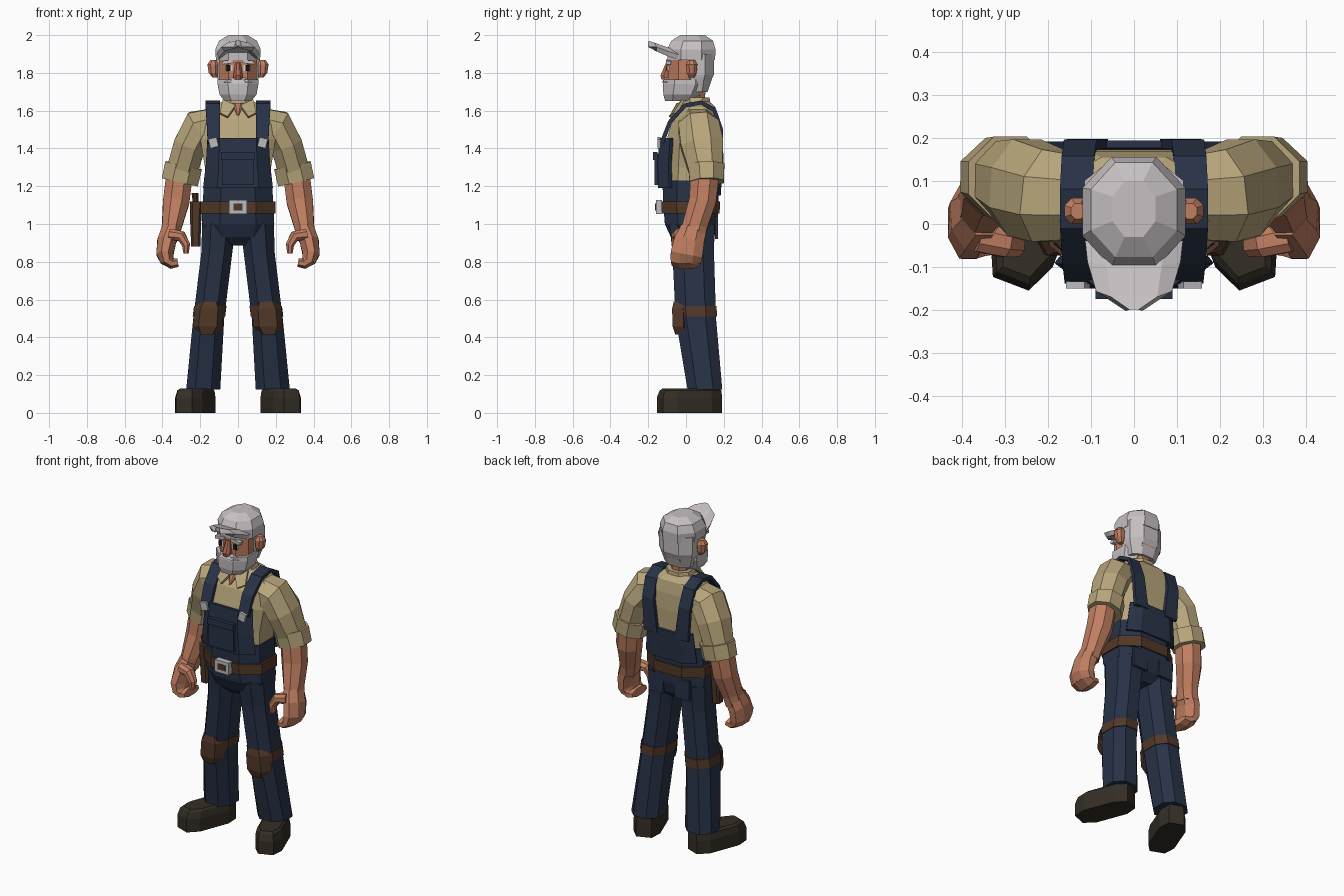
import bpy, bmesh, math
from mathutils import Vector, Matrix


def material(name, r, g, b):
    m = bpy.data.materials.new(name)
    m.diffuse_color = (r, g, b, 1)
    return m


GREY = material("light grey", .57, .53, .54)
SKIN = material("skin", .53, .21, .12)
RUDDY = material("ruddy skin", .44, .14, .08)
KHAKI = material("khaki", .48, .38, .2)
NAVY = material("navy denim", .021, .032, .062)
SHOE = material("dark shoe brown", .034, .027, .019)
LEATHER = material("leather brown", .085, .04, .022)
METAL = material("silver metal", .5, .5, .52)
BLACK = material("black", .008, .007, .007)
WHITE = material("eye white", .7, .68, .65)


def finish(name, bm, mat, mirror=False, thick=0):
    bmesh.ops.recalc_face_normals(bm, faces=bm.faces)
    me = bpy.data.meshes.new(name)
    bm.to_mesh(me)
    bm.free()
    me.materials.append(mat)
    ob = bpy.data.objects.new(name, me)
    bpy.context.collection.objects.link(ob)
    if thick:
        s = ob.modifiers.new("thickness", 'SOLIDIFY')
        s.thickness, s.offset = thick, 0
    if mirror:
        ob.modifiers.new("mirror", 'MIRROR').use_mirror_merge = False
    return ob


def tube(name, rings, mat, mirror=False, flat=True, p=.9, rot=0, n=8):
    """Loft of n-sided rings (x, y, z, half width, half depth)."""
    bm = bmesh.new()
    pts = [Vector(r[:3]) for r in rings]
    spin = Matrix.Rotation(math.radians(rot), 3, 'Z')
    loops = []
    for i, (c, r) in enumerate(zip(pts, rings)):
        t = Vector((0, 0, 1))
        if not flat:
            t = (pts[min(i + 1, len(pts) - 1)] - pts[max(i - 1, 0)]).normalized()
        u = Vector((0, 1, 0)).cross(t).normalized()
        v = t.cross(u)
        k = math.cos(math.pi / n) ** p
        loop = []
        for j in range(n):
            a = 2 * math.pi * (j + .5) / n
            co, si = math.cos(a), math.sin(a)
            du = math.copysign(abs(co) ** p, co) / k * r[3]
            dv = math.copysign(abs(si) ** p, si) / k * r[4]
            loop.append(bm.verts.new(c + spin @ (u * du + v * dv)))
        loops.append(loop)
    for a, b in zip(loops, loops[1:]):
        for j in range(n):
            bm.faces.new((a[j], a[(j + 1) % n], b[(j + 1) % n], b[j]))
    bm.faces.new(loops[0])
    bm.faces.new(loops[-1])
    return finish(name, bm, mat, mirror)


def ribbon(name, path, mat, thick, bend=(0, 0, 0), mirror=False):
    """Strip along (x, y, z, half width), its outer edges shifted by bend."""
    bm = bmesh.new()
    rows = [[bm.verts.new(Vector((x + s * w, y, z)) + (Vector(bend) if abs(s) == 1 else Vector()))
             for s in (-1, -.6, .6, 1)] for x, y, z, w in path]
    for a, b in zip(rows, rows[1:]):
        for j in range(3):
            bm.faces.new((a[j], a[j + 1], b[j + 1], b[j]))
    return finish(name, bm, mat, mirror, thick)


def box(name, c, size, mat, mirror=False, tilt=0):
    bm = bmesh.new()
    m = Matrix.Translation(c) @ Matrix.Rotation(math.radians(tilt), 4, 'Y') @ Matrix.Diagonal((*size, 1))
    bmesh.ops.create_cube(bm, size=1, matrix=m)
    return finish(name, bm, mat, mirror)


# Head, hair and face
tube("neck", [(0, .04, 1.56, .05, .055), (0, .045, 1.74, .055, .06)], SKIN)
tube("head", [(0, .02, 1.70, .08, .09), (0, .02, 1.76, .098, .115), (0, .02, 1.9, .1, .115)], SKIN, p=.75)
tube("hair", [(0, .06, 1.70, .085, .055), (0, .06, 1.77, .108, .078), (0, .062, 1.79, .113, .085),
              (0, .06, 1.9, .115, .09)], GREY)
tube("beard", [(0, -.035, 1.65, .07, .075), (0, -.02, 1.685, .098, .1),
               (0, -.005, 1.74, .108, .117), (0, -.005, 1.765, .108, .112)], GREY, p=.82)
tube("moustache", [(0, -.095, 1.75, .075, .032), (0, -.09, 1.775, .035, .025)], GREY)
tube("nose", [(0, -.1, 1.765, .024, .03), (0, -.1, 1.785, .025, .035), (0, -.09, 1.855, .013, .016)], RUDDY)
tube("ear", [(.122, .03, 1.775, .012, .015), (.13, .03, 1.8, .025, .026),
             (.132, .03, 1.845, .03, .03), (.13, .03, 1.868, .016, .018)], SKIN, True)
box("eye_white", (.047, -.095, 1.825), (.034, .008, .032), WHITE, True)
box("pupil", (.05, -.099, 1.825), (.022, .008, .032), BLACK, True)
box("eyebrow", (.053, -.092, 1.858), (.064, .026, .018), GREY, True, 8)

# Cap
tube("cap", [(0, .028, 1.868, .117, .126), (0, .028, 1.925, .12, .128),
             (0, .033, 1.97, .1, .11), (0, .035, 2.0, .05, .065)], GREY, p=.95)
ribbon("cap_brim", [(0, -.05, 1.905, .108), (0, -.1, 1.922, .102), (0, -.165, 1.948, .08),
                    (0, -.198, 1.957, .012)], GREY, .028, (0, .008, -.022))

# Shirt
tube("shirt_body", [(0, .025, 1.15, .175, .135), (0, .03, 1.3, .175, .14), (0, .036, 1.45, .2, .137),
                    (0, .048, 1.55, .21, .12), (0, .065, 1.62, .15, .09), (0, .055, 1.65, .075, .07)],
     KHAKI, p=.78)
tube("collar_band", [(0, .045, 1.61, .095, .085), (0, .055, 1.67, .075, .07)], KHAKI)
for s in (-1, 1):
    bm = bmesh.new()
    tri = [(.012, -.045, 1.625), (.08, -.015, 1.655), (.095, -.06, 1.585), (.055, -.085, 1.565)]
    bm.faces.new([bm.verts.new((s * x, y, z)) for x, y, z in tri])
    finish("collar_flap_" + ("right" if s < 0 else "left"), bm, KHAKI, thick=.016)
tube("neck_opening", [(0, -.075, 1.575, .006, .012), (0, -.03, 1.64, .03, .02)], SKIN)
tube("sleeve", [(.11, .06, 1.53, .085, .095), (.2, .066, 1.51, .1, .108), (.255, .085, 1.42, .085, .113),
                (.3, .106, 1.27, .082, .086)], KHAKI, True, False, 1)
tube("sleeve_cuff", [(.288, .107, 1.31, .099, .096), (.308, .11, 1.222, .098, .09)], KHAKI, True, False, 1.05)

# Arms and hands
tube("forearm", [(.31, .1, 1.26, .07, .075), (.327, .088, 1.12, .07, .072), (.35, .047, .99, .053, .066),
                 (.362, .035, .93, .05, .066)], SKIN, True, False, 1)
tube("palm", [(.354, .038, .97, .052, .066), (.377, .018, .91, .05, .08), (.387, .003, .84, .045, .085),
              (.375, -.002, .805, .036, .08)], SKIN, True, False, 1)
tube("fingers", [(.388, 0, .85, .035, .08), (.378, 0, .808, .034, .08), (.35, 0, .79, .028, .075),
                 (.318, 0, .795, .022, .07)], SKIN, True, False)
tube("thumb", [(.36, -.03, .945, .03, .035), (.3, -.045, .935, .028, .032), (.275, -.05, .89, .022, .026),
               (.275, -.05, .845, .014, .018)], SKIN, True, False)

# Overalls
tube("overall_hips", [(0, .035, .885, .05, .07), (0, .035, .93, .165, .115), (0, .028, 1.0, .192, .14),
                      (0, .025, 1.1, .187, .145), (0, .025, 1.23, .18, .15)], NAVY, p=.8)
tube("trouser_leg", [(.1, .032, 1.0, .09, .12), (.112, .038, .85, .082, .11), (.155, .052, .5, .082, .107),
                     (.184, .1, .125, .09, .092)], NAVY, True, p=.85)
ribbon("bib", [(0, -.13, 1.455, .155), (0, -.14, 1.32, .163), (0, -.137, 1.19, .178)], NAVY, .022, (0, .055, 0))
ribbon("back_panel", [(0, .185, 1.33, .15), (0, .182, 1.25, .16), (0, .175, 1.15, .17)], NAVY, .018, (0, -.04, 0))
box("bib_pocket", (0, -.155, 1.29), (.17, .022, .165), NAVY)
box("bib_pocket_flap", (0, -.162, 1.36), (.178, .024, .04), NAVY)
box("back_pocket", (.09, .161, .98), (.1, .016, .12), NAVY, True)
ribbon("shoulder_strap", [(.128, -.128, 1.43, .033), (.13, -.085, 1.54, .036), (.134, -.005, 1.628, .038),
                          (.134, .08, 1.643, .038), (.13, .15, 1.605, .038), (.125, .185, 1.5, .038),
                          (.105, .187, 1.3, .045)], NAVY, .022, mirror=True)
box("strap_clip", (.13, -.142, 1.43), (.045, .016, .05), METAL, True, 15)

# Belt, buckle and tool pouch
tube("belt", [(0, .025, 1.055, .199, .153), (0, .025, 1.12, .198, .155)], LEATHER, p=.83)
box("buckle", (0, -.143, 1.09), (.095, .034, .075), METAL)
box("buckle_inset", (0, -.16, 1.09), (.05, .006, .035), LEATHER)
tube("tool_pouch", [(-.224, .01, .88, .024, .028), (-.224, .01, 1.03, .03, .038),
                    (-.22, .01, 1.12, .034, .045)], LEATHER, p=.6)
tube("tool_handle", [(-.224, .01, 1.1, .014, .02), (-.228, 0, 1.165, .018, .028)], LEATHER)

# Knee pads and shoes
ribbon("knee_pad", [(.15, -.058, .585, .05), (.153, -.066, .55, .07), (.16, -.064, .46, .072),
                    (.164, -.05, .42, .045)], LEATHER, .018, (0, .055, 0), True)
tube("knee_strap", [(.154, .054, .51, .086, .11), (.147, .05, .565, .086, .112)], LEATHER, True, p=.85)
tube("shoe", [(.226, .018, 0, .077, .168), (.226, .018, .08, .077, .168), (.223, .024, .118, .07, .16),
              (.22, .027, .13, .058, .148)], SHOE, True, p=.62, rot=21)
